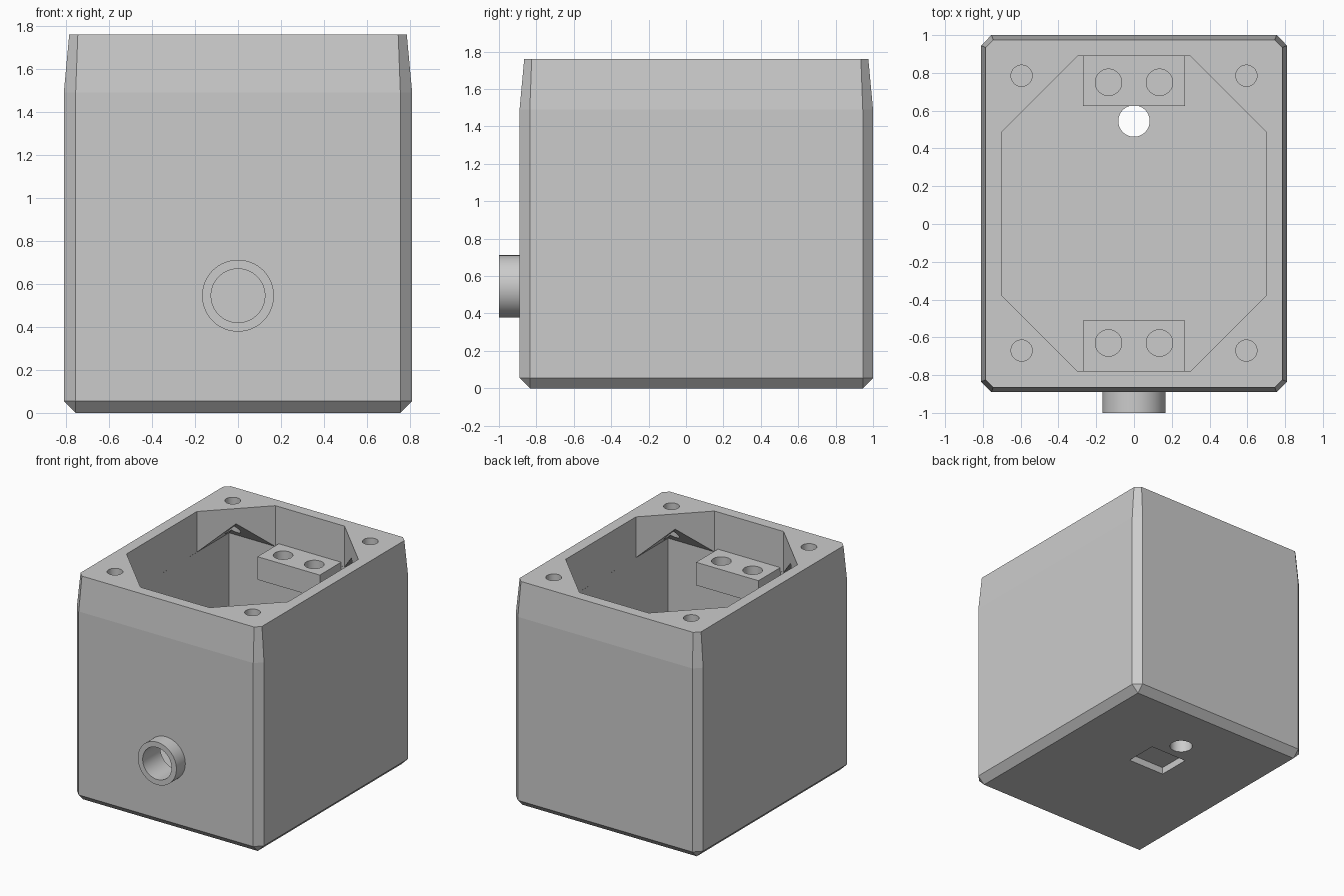
import bpy, bmesh, math
from mathutils import Matrix, Vector

cube = bpy.data.objects.get("Cube")
if cube:
    bpy.data.objects.remove(cube, do_unlink=True)

grey = bpy.data.materials.new("light_grey")
grey.use_nodes = True
colour = (0.6, 0.6, 0.6, 1)
grey.diffuse_color = colour
grey.node_tree.nodes["Principled BSDF"].inputs["Base Color"].default_value = colour

FRONT, BACK, SIDE, HEIGHT = -0.89, 1.0, 0.81, 1.76
WALL = 0.11


def make_object(name, bm):
    bmesh.ops.recalc_face_normals(bm, faces=bm.faces)
    mesh = bpy.data.meshes.new(name)
    bm.to_mesh(mesh)
    bm.free()
    mesh.materials.append(grey)
    obj = bpy.data.objects.new(name, mesh)
    bpy.context.collection.objects.link(obj)
    return obj


def ring(inset, cut, z):
    """Rectangle inset from the outer walls, with its corners cut off."""
    x, y0, y1 = SIDE - inset, FRONT + inset, BACK - inset
    return [(x, y0 + cut, z), (x, y1 - cut, z), (x - cut, y1, z), (cut - x, y1, z),
            (-x, y1 - cut, z), (-x, y0 + cut, z), (cut - x, y0, z), (x - cut, y0, z)]


def loft(name, rings):
    bm = bmesh.new()
    loops = [[bm.verts.new(p) for p in r] for r in rings]
    for low, high in zip(loops, loops[1:]):
        for i in range(len(low)):
            j = (i + 1) % len(low)
            bm.faces.new((low[i], low[j], high[j], high[i]))
    bm.faces.new(loops[0][::-1])
    bm.faces.new(loops[-1])
    bmesh.ops.remove_doubles(bm, verts=bm.verts, dist=0.0001)
    return make_object(name, bm)


def box(name, low, high):
    low, high = Vector(low), Vector(high)
    bm = bmesh.new()
    place = Matrix.Translation((low + high) / 2) @ Matrix.Diagonal((high - low).to_4d())
    bmesh.ops.create_cube(bm, size=1, matrix=place)
    return make_object(name, bm)


def cylinder(name, radius, start, end):
    start, end = Vector(start), Vector(end)
    axis = end - start
    turn = axis.to_track_quat("Z", "Y").to_matrix().to_4x4()
    bm = bmesh.new()
    bmesh.ops.create_cone(bm, cap_ends=True, segments=96, radius1=radius, radius2=radius,
                          depth=axis.length, matrix=Matrix.Translation((start + end) / 2) @ turn)
    return make_object(name, bm)


def combine(target, tool, operation="DIFFERENCE"):
    mod = target.modifiers.new("combine", "BOOLEAN")
    mod.operation, mod.solver, mod.object = operation, "EXACT", tool
    bpy.context.view_layer.objects.active = target
    bpy.ops.object.modifier_apply(modifier=mod.name)
    bpy.data.objects.remove(tool, do_unlink=True)


def shade(obj):
    bpy.ops.object.select_all(action="DESELECT")
    obj.select_set(True)
    bpy.context.view_layer.objects.active = obj
    bpy.ops.object.shade_smooth_by_angle(angle=math.radians(5))


# Outer shell: chamfered base and corners, slight taper at the top
housing = loft("housing", [ring(0.055, 0, 0), ring(0, 0.055, 0.055),
                           ring(0, 0.055, 1.49), ring(0.025, 0.04, HEIGHT)])

# Inner cavity with sloped ceiling, leaving screw bosses in the corners
combine(housing, loft("cavity", [ring(WALL, 0, WALL), ring(WALL, 0, 1.44),
                                 ring(WALL + 0.3, 0, 1.74)]))
combine(housing, loft("opening", [ring(WALL + 0.001, 0.4, 1.0),
                                  ring(WALL + 0.001, 0.4, 1.9)]))

# Cable spout on the front
combine(housing, cylinder("spout", 0.167, (0, -1, 0.545), (0, -0.84, 0.545)), "UNION")
combine(housing, cylinder("bore", 0.125, (0, -1.1, 0.545), (0, -0.6, 0.545)))

# Corner screw holes
for x in (-0.595, 0.595):
    for y in (-0.67, 0.785):
        combine(housing, cylinder("screw_hole", 0.056, (x, y, 1.2), (x, y, 1.9)))

# Floor drain hole and shallow recess underneath
combine(housing, cylinder("drain", 0.083, (0, 0.545, -0.1), (0, 0.545, 0.3)))
combine(housing, box("recess", (-0.16, 0.14, -0.1), (0.16, 0.4, 0.055)))
shade(housing)

# Mounting blocks on the inner front and back walls, each with two holes
for name, low, high, hole in (("front_block", -0.81, -0.51, -0.63),
                              ("back_block", 0.625, 0.92, 0.75)):
    block = box(name, (-0.27, low, 1.29), (0.27, high, 1.47))
    for x in (-0.135, 0.135):
        combine(block, cylinder("block_hole", 0.07, (x, hole, 1.2), (x, hole, 1.6)))
    shade(block)
